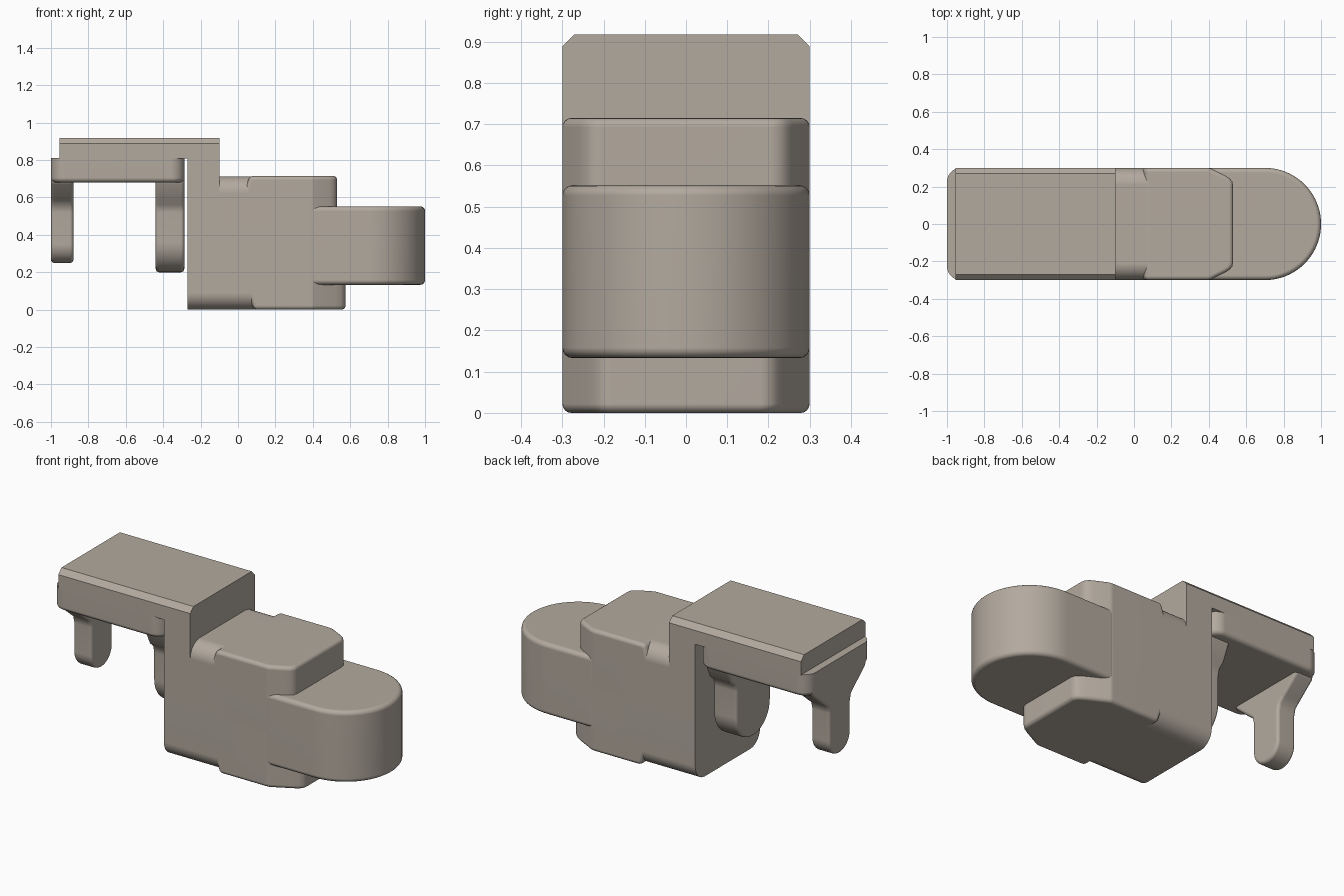
import bpy, bmesh, math

if "Cube" in bpy.data.objects:
    bpy.data.objects.remove(bpy.data.objects["Cube"])

warm_grey = bpy.data.materials.new("warm_grey")
warm_grey.diffuse_color = (.45, .40, .345, 1)
warm_grey.use_nodes = True
warm_grey.node_tree.nodes["Principled BSDF"].inputs["Base Color"].default_value = warm_grey.diffuse_color


def prism(name, pts, lo, hi, axis, bevel=0.0, shear=0.0, flat_top=False):
    """Extrude a 2D profile: axis 'z' uses (x, y) points, axis 'x' uses (y, z) points.
    shear slides the rear of a z prism in x as a function of height."""
    bm = bmesh.new()

    def place(p, t):
        return (p[0], p[1], t) if axis == 'z' else (t, p[0], p[1])
    a = [bm.verts.new(place(p, lo)) for p in pts]
    b = [bm.verts.new(place(p, hi)) for p in pts]
    n = len(pts)
    bm.faces.new(a[::-1])
    bm.faces.new(b)
    for i in range(n):
        bm.faces.new((a[i], a[(i + 1) % n], b[(i + 1) % n], b[i]))
    if shear:
        for v in bm.verts:
            if v.co.x < 0.2:
                v.co.x += shear * (v.co.z - lo)
    bmesh.ops.recalc_face_normals(bm, faces=bm.faces)
    if bevel:
        edges = [e for e in bm.edges if e.calc_face_angle() > math.radians(40)
                 and not (flat_top and all(v.co.z > hi - 1e-4 for v in e.verts))]
        bmesh.ops.bevel(bm, geom=edges, offset=bevel, segments=4, profile=.5,
                        affect='EDGES', clamp_overlap=True)
    me = bpy.data.meshes.new(name)
    bm.to_mesh(me)
    bm.free()
    me.materials.append(warm_grey)
    ob = bpy.data.objects.new(name, me)
    bpy.context.collection.objects.link(ob)
    bpy.ops.object.select_all(action='DESELECT')
    ob.select_set(True)
    bpy.context.view_layer.objects.active = ob
    bpy.ops.object.shade_smooth_by_angle(angle=math.radians(60 if bevel else 28))
    # keep the large faces flat-looking
    m = ob.modifiers.new("flat_normals", 'WEIGHTED_NORMAL')
    m.keep_sharp = True
    return ob


def arc(cx, cy, r, a0, a1, n):
    return [(cx + r * math.cos(math.radians(a0 + (a1 - a0) * i / n)),
             cy + r * math.sin(math.radians(a0 + (a1 - a0) * i / n))) for i in range(n + 1)]


def rounded(x0, x1, y0, y1, r):
    return (arc(x1 - r, y1 - r, r, 0, 90, 8) + arc(x0 + r, y1 - r, r, 90, 180, 8)
            + arc(x0 + r, y0 + r, r, 180, 270, 8) + arc(x1 - r, y0 + r, r, 270, 360, 8))


def mirrored(half):
    """Close a profile by mirroring its second coordinate."""
    return half + [(u, -v) for u, v in reversed(half)]


# top cover plate with chamfered long edges, and the wall dropping from it
prism("top_cover", [(-.3, .807), (.3, .807), (.3, .888), (.27, .918), (-.27, .918), (-.3, .888)],
      -.955, -.10, 'x')
prism("cover_wall", [(-.3, .35), (.3, .35), (.3, .85), (-.3, .85)], -.27, -.10, 'x')

# rear body with large rounded edges
prism("rear_body", rounded(-.3, .3, 0, .713, .09), -.27, .2, 'x')

# front body halves with rounded front corners and slanted rear shoulders
prism("upper_body", mirrored([(-.075, .3), (.39, .3), (.41, .297), (.49, .258), (.51, .245),
                              (.525, .228), (.53, .205)]), .3, .715, 'z', .022, .33)
prism("lower_body", mirrored([(.085, .3), (.39, .3), (.41, .297), (.52, .24), (.55, .222),
                              (.568, .205), (.575, .18)]), 0, .4, 'z', .022, -.35)

# half-round nose
prism("round_nose", arc(.7, 0, .3, -90, 90, 40) + [(.38, .3), (.38, -.3)],
      .133, .552, 'z', .025)

# clip plate under the cover
prism("clip_plate", rounded(-1, -.285, -.3, .3, .075), .68, .81, 'z', .025, flat_top=True)


# clip legs: wide shoulder narrowing to a round-ended tongue
def leg(name, x0, x1, w, bottom):
    side = [(.22, .80), (.25, .70), (.24, .67), (w + .04, .585), (w + .01, .56), (w, .52)]
    tip = arc(0, bottom + w, w, 0, -180, 20)
    pts = side + tip + [(-y, z) for y, z in reversed(side)]
    prism(name, pts, x0, x1, 'x', .018)


leg("outer_leg", -1.0, -.88, .10, .25)
leg("inner_leg", -.44, -.287, .16, .20)
